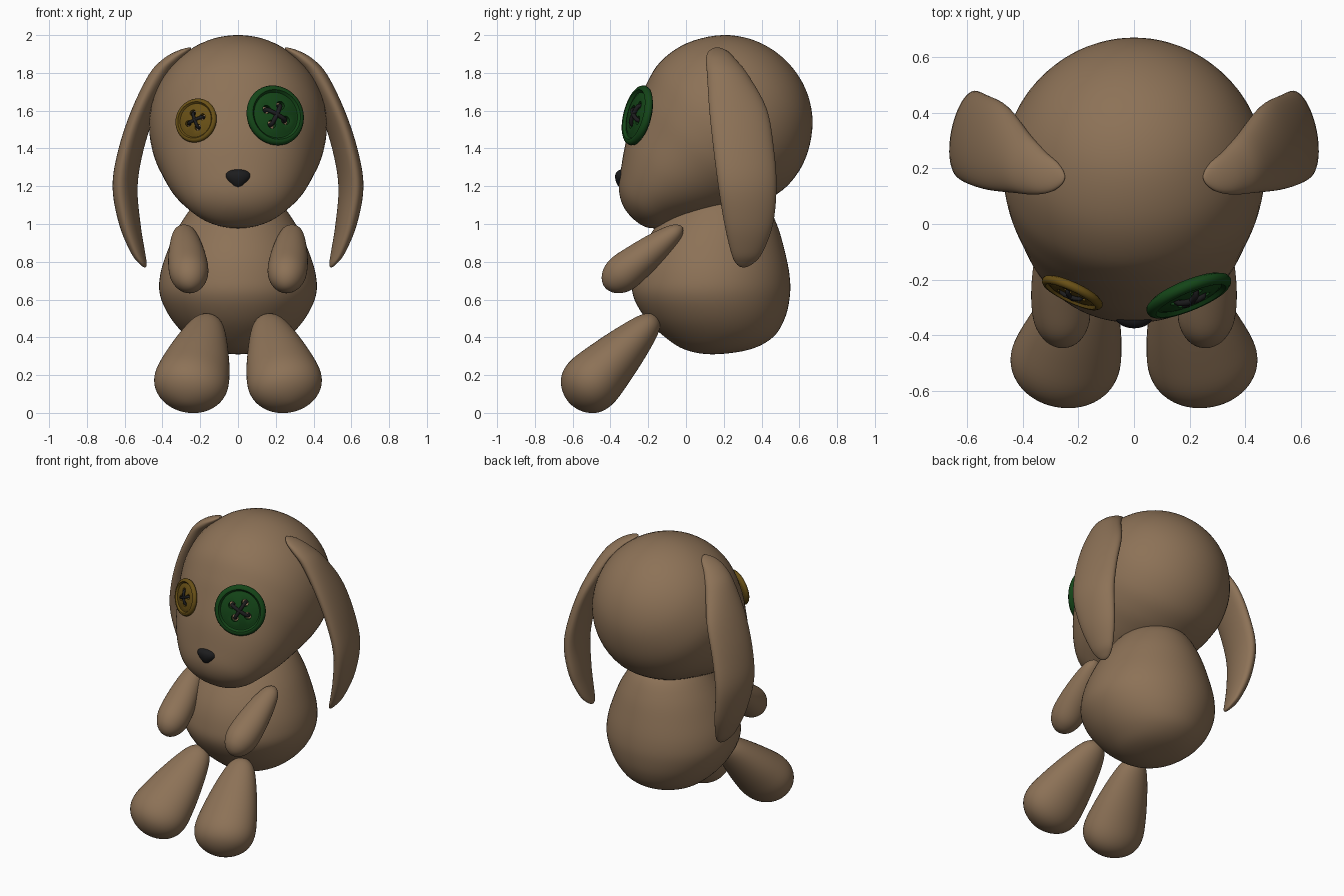
import bpy, bmesh
from math import sin, cos, pi, radians
from mathutils import Vector, Matrix

if "Cube" in bpy.data.objects:
    bpy.data.objects.remove(bpy.data.objects["Cube"])


def material(name, rgb):
    m = bpy.data.materials.new(name)
    m.diffuse_color = (*rgb, 1)
    m.use_nodes = True
    m.node_tree.nodes["Principled BSDF"].inputs["Base Color"].default_value = m.diffuse_color
    return m


FUR = material("fur", (0.265, 0.168, 0.095))
BLACK = material("black", (0.012, 0.012, 0.013))
GREEN = material("green", (0.007, 0.06, 0.009))
GOLD = material("gold", (0.14, 0.08, 0.008))


def finish(ob, mat, angle=50):
    ob.data.materials.append(mat)
    bpy.ops.object.select_all(action='DESELECT')
    ob.select_set(True)
    bpy.context.view_layer.objects.active = ob
    bpy.ops.object.shade_smooth_by_angle(angle=radians(angle))


def smooth_rings(rings, steps):
    """Catmull-Rom through the rings, mirrored at the poles for round ends."""
    flip = lambda r: (*r[:3], -r[3], -r[4])
    p = [flip(rings[1])] + rings + [flip(rings[-2])]
    out = []
    for i in range(1, len(p) - 2):
        for k in range(steps):
            t = k / steps
            out.append(tuple(
                0.5 * (2 * b + (c - a) * t + (2 * a - 5 * b + 4 * c - d) * t * t
                       + (3 * b - a - 3 * c + d) * t ** 3)
                for a, b, c, d in zip(*p[i - 1:i + 3])))
    return out + [rings[-1]]


def loft(name, rings, side, thick, mat, steps=5, segs=48, mirror=False):
    """Skin elliptical rings (x, y, z, side radius, thickness radius)."""
    if steps > 1:
        rings = smooth_rings(rings, steps)
    side, thick = Vector(side).normalized(), Vector(thick).normalized()
    bm = bmesh.new()
    first = bm.verts.new(rings[0][:3])
    prev = None
    for r in rings[1:-1]:
        row = [bm.verts.new(Vector(r[:3]) + side * r[3] * cos(2 * pi * i / segs)
                            + thick * r[4] * sin(2 * pi * i / segs)) for i in range(segs)]
        for i in range(segs):
            j = (i + 1) % segs
            bm.faces.new((prev[i], prev[j], row[j], row[i]) if prev else (first, row[j], row[i]))
        prev = row
    last = bm.verts.new(rings[-1][:3])
    for i in range(segs):
        bm.faces.new((prev[i], prev[(i + 1) % segs], last))
    bmesh.ops.recalc_face_normals(bm, faces=bm.faces)
    me = bpy.data.meshes.new(name)
    bm.to_mesh(me)
    bm.free()
    ob = bpy.data.objects.new(name, me)
    bpy.context.collection.objects.link(ob)
    finish(ob, mat)
    if mirror:
        ob.modifiers.new("mirror", 'MIRROR').use_mirror_merge = False
    return ob


def limb(name, a, b, profile):
    """Mirrored teardrop between two tips; profile = (u, side, thickness)."""
    a, b = Vector(a), Vector(b)
    axis = (b - a).normalized()
    side = Vector((1, 0, 0))
    side = (side - axis * side.dot(axis)).normalized()
    rings = [(*a.lerp(b, u), rs, rt) for u, rs, rt in profile]
    loft(name, rings, side, axis.cross(side), FUR, mirror=True)


# Head: egg pointing down and forward; (distance along axis, offset, width, height)
d, up = Vector((0, -0.7, -0.714)), Vector((0, -0.714, 0.7))
head = [(-.47, 0, 0, 0), (-.435, 0, .18, .18), (-.333, 0, .332, .332), (-.17, 0, .438, .438),
        (0, 0, .47, .47), (.15, 0, .455, .435), (.28, .005, .418, .375), (.42, .012, .37, .298),
        (.54, .015, .305, .215), (.63, .008, .225, .152), (.68, 0, .12, .085), (.695, 0, 0, 0)]
loft("head", [(*(Vector((0, .2, 1.53)) + d * t + up * o), w, h) for t, o, w, h in head],
     (1, 0, 0), up, FUR, segs=64)

# Body: pear shape
body = [(.31, .14, 0, 0), (.335, .165, .16, .17), (.40, .175, .265, .285), (.50, .155, .355, .368),
        (.62, .135, .412, .415), (.73, .135, .412, .413), (.86, .142, .372, .38),
        (1.0, .165, .305, .315), (1.12, .185, .215, .23), (1.18, .19, .11, .12), (1.2, .19, 0, 0)]
loft("body", [(0, y, z, w, t) for z, y, w, t in body], (1, 0, 0), (0, 1, 0), FUR, segs=64)

# Limbs
limb("legs", (.15, -.155, .51), (.28, -.61, .05),
     [(0, 0, 0), (.03, .05, .042), (.11, .092, .073), (.3, .137, .108), (.55, .18, .142),
      (.75, .198, .16), (.88, .17, .141), (.965, .10, .083), (1, 0, 0)])
limb("arms", (.29, -.02, .985), (.25, -.43, .665),
     [(0, 0, 0), (.03, .033, .027), (.11, .06, .05), (.3, .084, .074), (.55, .102, .092),
      (.76, .103, .1), (.89, .082, .082), (.97, .046, .046), (1, 0, 0)])

# Ears: flat drooping lobes
ear = [(.255, .165, 1.935, 0, 0), (.29, .17, 1.915, .05, .035), (.345, .185, 1.87, .08, .055),
       (.41, .22, 1.79, .11, .06), (.495, .275, 1.61, .155, .06), (.565, .305, 1.4, .163, .06),
       (.598, .325, 1.2, .157, .06), (.573, .332, 1.0, .131, .052), (.53, .322, .85, .085, .035),
       (.503, .31, .79, .045, .018), (.493, .305, .77, 0, 0)]
loft("ears", ear, (-.2, 1, 0), (1, .2, 0), FUR, mirror=True)

# Nose: soft rounded triangle
nose = [(1.183, 0, 0), (1.192, .025, .025), (1.215, .047, .042), (1.245, .07, .05),
        (1.27, .066, .046), (1.286, .04, .028), (1.29, 0, 0)]
loft("nose", [(0, -.325, z, w, t) for z, w, t in nose], (1, 0, 0), (0, 1, 0), BLACK, segs=32)


def button(name, loc, normal, radius, turn, mat):
    """Stitched button eye with four holes and a crossed thread."""
    place = (Matrix.Translation(loc) @ Vector(normal).to_track_quat('Z', 'Y').to_matrix().to_4x4()
             @ Matrix.Rotation(radians(turn), 4, 'Z') @ Matrix.Scale(radius, 4))
    profile = [(-.15, 0), (-.15, .85), (-.08, .97), (0, 1), (.08, .97), (.135, .9), (.135, .83),
               (.05, .76), (.05, .72), (.08, .68), (.08, 0)]
    disc = loft(name, [(0, 0, z, r, r) for z, r in profile], (1, 0, 0), (0, 1, 0), mat, 1)
    disc.matrix_world = place
    spots = [(.36 * cos(a), .36 * sin(a)) for a in (pi / 4 + i * pi / 2 for i in range(4))]
    # Hole cutters
    bm = bmesh.new()
    for x, y in spots:
        bmesh.ops.create_cone(bm, cap_ends=True, segments=20, radius1=.14, radius2=.14, depth=1,
                              matrix=Matrix.Translation((x, y, 0)))
    me = bpy.data.meshes.new(name + "_hole_cutter")
    bm.to_mesh(me)
    bm.free()
    cutter = bpy.data.objects.new(name + "_hole_cutter", me)
    bpy.context.collection.objects.link(cutter)
    cutter.matrix_world = place
    cutter.hide_render = True
    cutter.hide_set(True)
    mod = disc.modifiers.new("holes", 'BOOLEAN')
    mod.operation, mod.object, mod.solver = 'DIFFERENCE', cutter, 'EXACT'
    disc.modifiers.move(len(disc.modifiers) - 1, 0)
    # Crossed thread
    cu = bpy.data.curves.new(name + "_thread", 'CURVE')
    cu.dimensions, cu.bevel_depth, cu.bevel_resolution = '3D', .07, 3
    cu.use_fill_caps = True
    for x, y in spots[:2]:
        sp = cu.splines.new('POLY')
        path = [(1, -.15), (1, .04), (.88, .11), (.5, .14), (0, .15),
                (-.5, .14), (-.88, .11), (-1, .04), (-1, -.15)]
        sp.points.add(len(path) - 1)
        for pt, (k, z) in zip(sp.points, path):
            pt.co = (x * k, y * k, z, 1)
        sp.use_smooth = True
    thread = bpy.data.objects.new(name + "_thread", cu)
    bpy.context.collection.objects.link(thread)
    cu.materials.append(BLACK)
    thread.matrix_world = place


button("green_button_eye", (.197, -.257, 1.575), (.37, -.9, .23), .163, 15, GREEN)
button("gold_button_eye", (-.222, -.247, 1.548), (-.41, -.88, .2), .119, -20, GOLD)
